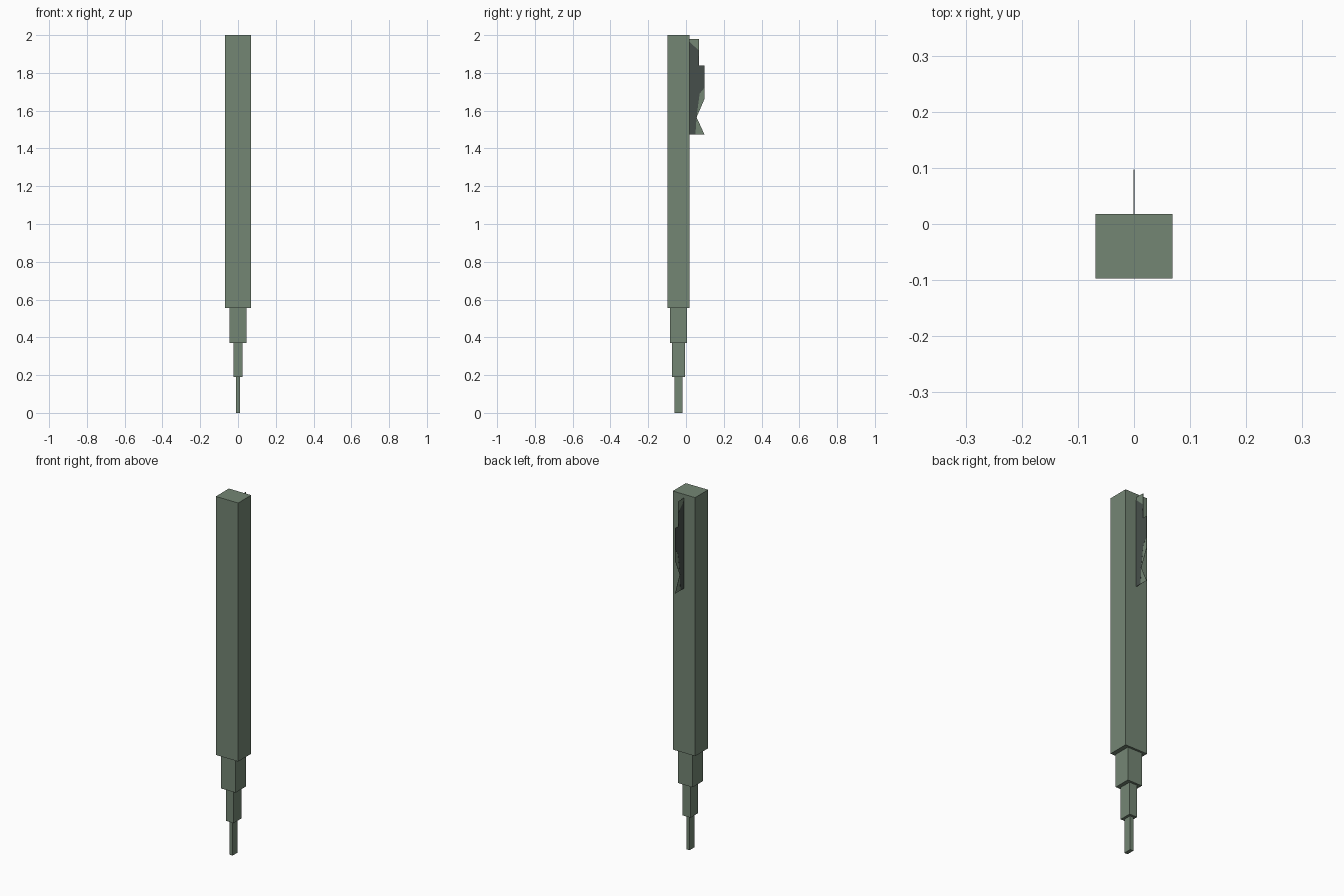
import bpy
import bmesh

cube = bpy.data.objects.get("Cube")
if cube:
    bpy.data.objects.remove(cube, do_unlink=True)


def make_material(name, rgb):
    mat = bpy.data.materials.new(name)
    mat.use_nodes = True
    mat.diffuse_color = (*rgb, 1)
    mat.node_tree.nodes["Principled BSDF"].inputs["Base Color"].default_value = (*rgb, 1)
    return mat


green = make_material("sage green", (0.175, 0.24, 0.175))
slate = make_material("dark slate", (0.062, 0.078, 0.070))


def prism(name, outline, vector, mat):
    """Extrude a closed outline along a vector into a flat-shaded solid."""
    bm = bmesh.new()
    face = bm.faces.new([bm.verts.new(p) for p in outline])
    result = bmesh.ops.extrude_face_region(bm, geom=[face], use_keep_orig=True)
    verts = [v for v in result["geom"] if isinstance(v, bmesh.types.BMVert)]
    bmesh.ops.translate(bm, verts=verts, vec=vector)
    bmesh.ops.recalc_face_normals(bm, faces=bm.faces)
    mesh = bpy.data.meshes.new(name)
    bm.to_mesh(mesh)
    bm.free()
    mesh.materials.append(mat)
    obj = bpy.data.objects.new(name, mesh)
    bpy.context.collection.objects.link(obj)
    return obj


# Barrel and stepped tip: half width, half depth, bottom, top
AXIS_Y = -0.0395
sections = {
    "barrel": (0.069, 0.0575, 0.555, 2.0),
    "upper_tip": (0.045, 0.046, 0.37, 0.555),
    "middle_tip": (0.024, 0.034, 0.19, 0.37),
    "point": (0.010, 0.022, 0.0, 0.19),
}
for name, (hx, hy, z0, z1) in sections.items():
    corners = [(-hx, -hy), (hx, -hy), (hx, hy), (-hx, hy)]
    prism(name, [(x, AXIS_Y + y, z0) for x, y in corners], (0, 0, z1 - z0), green)


# Paper-thin pocket clip on the back, as side profiles (y, z)
def clip_plate(name, profile, half, mat):
    prism(name, [(-half, y, z) for y, z in profile], (2 * half, 0, 0), mat)


clip_plate("clip", [
    (0.018, 1.98), (0.070, 1.98), (0.070, 1.84), (0.097, 1.84),
    (0.097, 1.66), (0.056, 1.565), (0.097, 1.475), (0.018, 1.475)], 0.0005, green)

# Dark inlay covering most of both clip sides
clip_plate("clip_inlay", [
    (0.018, 1.965), (0.066, 1.92), (0.070, 1.84), (0.097, 1.84),
    (0.097, 1.72), (0.072, 1.69), (0.056, 1.565), (0.050, 1.475),
    (0.018, 1.475)], 0.001, slate)
